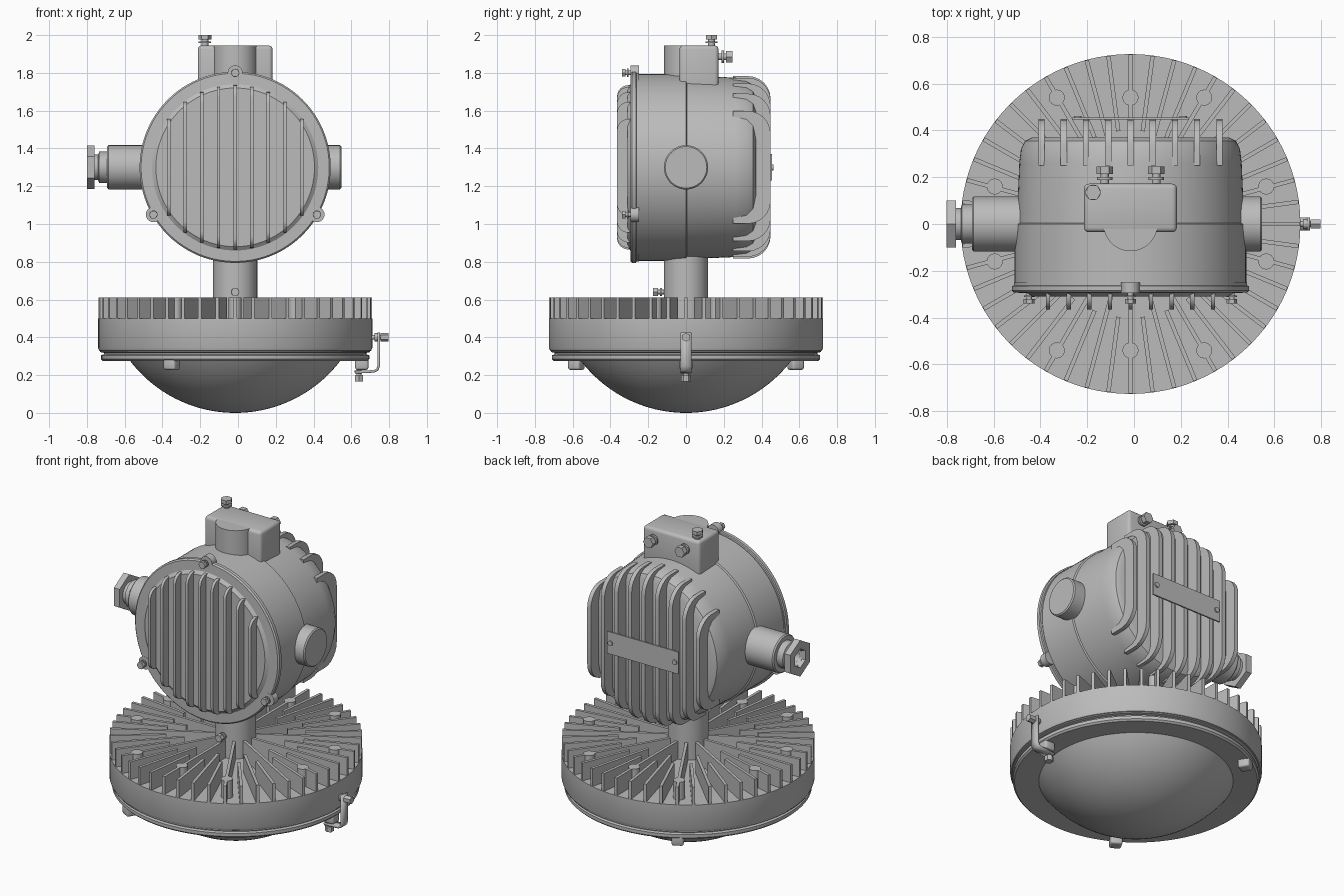
import bpy, bmesh, math
from mathutils import Vector, Matrix

if "Cube" in bpy.data.objects:
    bpy.data.objects.remove(bpy.data.objects["Cube"])

CX, CZ = -0.015, 1.3          # lamp axis x, housing axis height
X, Y, Z = Vector((1, 0, 0)), Vector((0, 1, 0)), Vector((0, 0, 1))

grey = bpy.data.materials.new("cast grey")
grey.use_nodes = True
grey.diffuse_color = (0.5, 0.5, 0.5, 1)
grey.node_tree.nodes["Principled BSDF"].inputs["Base Color"].default_value = (0.5, 0.5, 0.5, 1)
parts = []


def finish(name, bm, matrix=None):
    bmesh.ops.recalc_face_normals(bm, faces=bm.faces)
    mesh = bpy.data.meshes.new(name)
    bm.to_mesh(mesh)
    bm.free()
    mesh.materials.append(grey)
    ob = bpy.data.objects.new(name, mesh)
    if matrix:
        mesh.transform(matrix)
    bpy.context.collection.objects.link(ob)
    parts.append(ob)
    return ob


def frame(origin, axis):
    return Matrix.Translation(origin) @ Z.rotation_difference(axis).to_matrix().to_4x4()


def lathe(name, profile, origin, axis=Z, seg=96):
    """Spin (radius, height) points about an axis."""
    bm = bmesh.new()
    vs = [bm.verts.new((r, 0, h)) for r, h in profile]
    es = [bm.edges.new(p) for p in zip(vs, vs[1:])]
    bmesh.ops.spin(bm, geom=vs + es, axis=Z, cent=(0, 0, 0), steps=seg, angle=math.tau)
    bmesh.ops.remove_doubles(bm, verts=bm.verts, dist=1e-5)
    return finish(name, bm, frame(Vector(origin), axis))


def rod(name, r, start, axis, length, seg=32):
    return lathe(name, [(0, 0), (r, 0), (r, length), (0, length)], start, axis, seg)


def box(name, lo, hi, bevel=0.0, matrix=None):
    lo, hi = Vector(lo), Vector(hi)
    bm = bmesh.new()
    bmesh.ops.create_cube(bm, size=1)
    for v in bm.verts:
        v.co = (lo + hi) / 2 + v.co * (hi - lo)
    if bevel:
        bmesh.ops.bevel(bm, geom=bm.edges[:], offset=bevel, segments=3, affect='EDGES', profile=0.5)
    return finish(name, bm, matrix)


def fin_plate(name, x, half, y0, y1, radius, thick):
    """Upright fin in the yz plane with its two outer corners rounded."""
    s = 1 if y1 > y0 else -1
    pts = [(y0, -half)]
    for sign in (-1, 1):
        arc = [i * math.pi / 12 for i in range(7)]
        for a in (arc if sign < 0 else arc[::-1]):
            pts.append((y1 - s * radius * (1 - math.sin(a)),
                        sign * (half - radius + radius * math.cos(a))))
    pts.append((y0, half))
    bm = bmesh.new()
    face = bm.faces.new([bm.verts.new((x - thick / 2, y, CZ + z)) for y, z in pts])
    new = bmesh.ops.extrude_face_region(bm, geom=[face])["geom"]
    moved = [v for v in new if isinstance(v, bmesh.types.BMVert)]
    bmesh.ops.translate(bm, vec=X * thick, verts=moved)
    return finish(name, bm)


def bolt(name, start, axis, length=0.06, r=0.022):
    """Threaded shank, washer and hexagonal head."""
    p, a = Vector(start), Vector(axis)
    rod(name + "_shank", r * 0.6, p, a, length, 16)
    rod(name + "_washer", r * 1.1, p + a * length * 0.3, a, length * 0.15, 24)
    rod(name + "_head", r * 1.15, p + a * length * 0.6, a, length * 0.4, 6)


# Lamp head: glass dome, bezel and tray
R = 0.7
dome = [(R * math.sin(i * 0.928 / 24), R - R * math.cos(i * 0.928 / 24)) for i in range(25)]
lathe("glass_dome", dome, (CX, 0, 0))
lathe("bezel", [(0.545, 0.3), (0.55, 0.28), (0.7, 0.275), (0.71, 0.285), (0.71, 0.305),
                (0.695, 0.31), (0.695, 0.318), (0.715, 0.322), (0.715, 0.335)], (CX, 0, 0))
lathe("lamp_tray", [(0, 0.32), (0.7, 0.32), (0.72, 0.33), (0.726, 0.345), (0.726, 0.5), (0, 0.5)],
      (CX, 0, 0))

# Radial cooling fins in long, medium and short lengths
starts = [0.1, 0.4, 0.3, 0.4]
for i in range(48):
    turn = Matrix.Translation((CX, 0, 0)) @ Matrix.Rotation(i * math.tau / 48, 4, 'Z')
    box("cooling_fin", (starts[i % 4], -0.009, 0.49), (0.724, 0.009, 0.612), 0, turn)

# Bosses among the fins
for s in (-1, 1):
    for x, y in ((0, 0.54), (0.315, 0.54), (-0.315, 0.54), (0.58, 0.16), (-0.58, 0.16)):
        rod("fin_boss", 0.034, (CX + x, s * y, 0.49), Z, 0.122, 24)

# Neck and its set screw
rod("neck", 0.117, (CX, 0, 0.49), Z, 0.4, 48)
bolt("neck_screw", (CX, -0.105, 0.64), -Y, 0.07, 0.02)

# Housing drum with a rounded back
lathe("housing_drum", [(0, -0.26), (0.495, -0.26), (0.495, 0), (0.486, 0.005), (0.475, 0.26),
                       (0.468, 0.32), (0.45, 0.355), (0.42, 0.37), (0, 0.37)], (CX, 0, CZ), Y)
lathe("front_cover", [(0, -0.25), (0.498, -0.25), (0.498, -0.262), (0.506, -0.265), (0.506, -0.285),
                      (0.498, -0.293), (0.44, -0.295), (0.42, -0.31), (0, -0.31)], (CX, 0, CZ), Y)

# Vertical fins on the cover and on the back
for i in range(-4, 5):
    xf, xb = i * 0.088, i * 0.095
    fin_plate("cover_fin", CX + xf, math.sqrt(0.435 ** 2 - xf ** 2), -0.28, -0.365, 0.06, 0.018)
    fin_plate("back_fin", CX + xb, math.sqrt(0.483 ** 2 - xb ** 2), 0.25, 0.448, 0.12, 0.026)

# Cover ears with bolts
for deg in (90, 210, 330):
    a = math.radians(deg)
    p = Vector((CX + 0.5 * math.cos(a), -0.25, CZ + 0.5 * math.sin(a)))
    rod("cover_ear", 0.04, p, -Y, 0.045, 24)
    bolt("cover_bolt", p - Y * 0.04, -Y, 0.05, 0.02)

# Plate on the back fins
box("back_plate", (CX - 0.25, 0.446, 1.23), (CX + 0.25, 0.455, 1.37))
for s in (-1, 1):
    rod("plate_screw", 0.016, (CX + s * 0.225, 0.45, CZ), Y, 0.012, 16)

# Side bosses, cable gland and hollow nut
lathe("left_boss", [(0, 0), (0.117, 0), (0.117, 0.15), (0.11, 0.157), (0, 0.157)], (0.39, 0, CZ), X, 48)
lathe("right_boss", [(0, 0), (0.117, 0), (0.117, 0.285), (0.11, 0.293), (0, 0.293)], (-0.4, 0, CZ), -X, 48)
lathe("gland_sleeve", [(0.083, 0), (0.083, 0.055), (0.068, 0.06), (0.068, 0.1), (0.05, 0.1), (0.05, 0.02),
                       (0, 0.02)], (-0.68, 0, CZ), -X, 48)
lathe("gland_nut", [(0.05, 0), (0.115, 0), (0.115, 0.04), (0.06, 0.04), (0.05, 0)], (-0.76, 0, CZ), -X, 6)

# Top junction box with a round front
box("junction_box", (CX - 0.198, -0.035, 1.65), (CX + 0.198, 0.172, 1.945), 0.02)
rod("junction_round", 0.116, (CX, 0, 1.65), Z, 0.294, 48)
bolt("top_bolt", (-0.175, 0.135, 1.94), Z, 0.06, 0.03)
for s in (-1, 1):
    bolt("rear_bolt", (CX + s * 0.11, 0.165, 1.885), Y, 0.08, 0.03)

# Clamp lugs below the bezel
for deg in (0, 120, 240):
    turn = Matrix.Translation((CX, 0, 0)) @ Matrix.Rotation(math.radians(deg), 4, 'Z')
    box("clamp_lug", (0.635, -0.035, 0.228), (0.705, 0.035, 0.29), 0.012, turn)

# Bent latch strap with its bolts
path = [(0.745, 0.425), (0.745, 0.25), (0.738, 0.229), (0.72, 0.22), (0.62, 0.215)]
bm = bmesh.new()
rows = [[bm.verts.new((x, s * 0.028, z)) for s in (-1, 1)] for x, z in path]
for a, b in zip(rows, rows[1:]):
    bm.faces.new((a[0], a[1], b[1], b[0]))
strap = finish("latch_strap", bm)
solid = strap.modifiers.new("thickness", 'SOLIDIFY')
solid.thickness, solid.offset = 0.014, 0
bolt("latch_side_bolt", (0.69, 0, 0.4), X, 0.107, 0.02)
bolt("latch_lower_bolt", (0.64, 0, 0.25), -Z, 0.083, 0.022)

# Smooth curved faces, keeping edges sharp
bpy.ops.object.select_all(action='DESELECT')
for ob in parts:
    ob.select_set(True)
bpy.context.view_layer.objects.active = parts[0]
bpy.ops.object.shade_smooth_by_angle(angle=math.radians(32))
